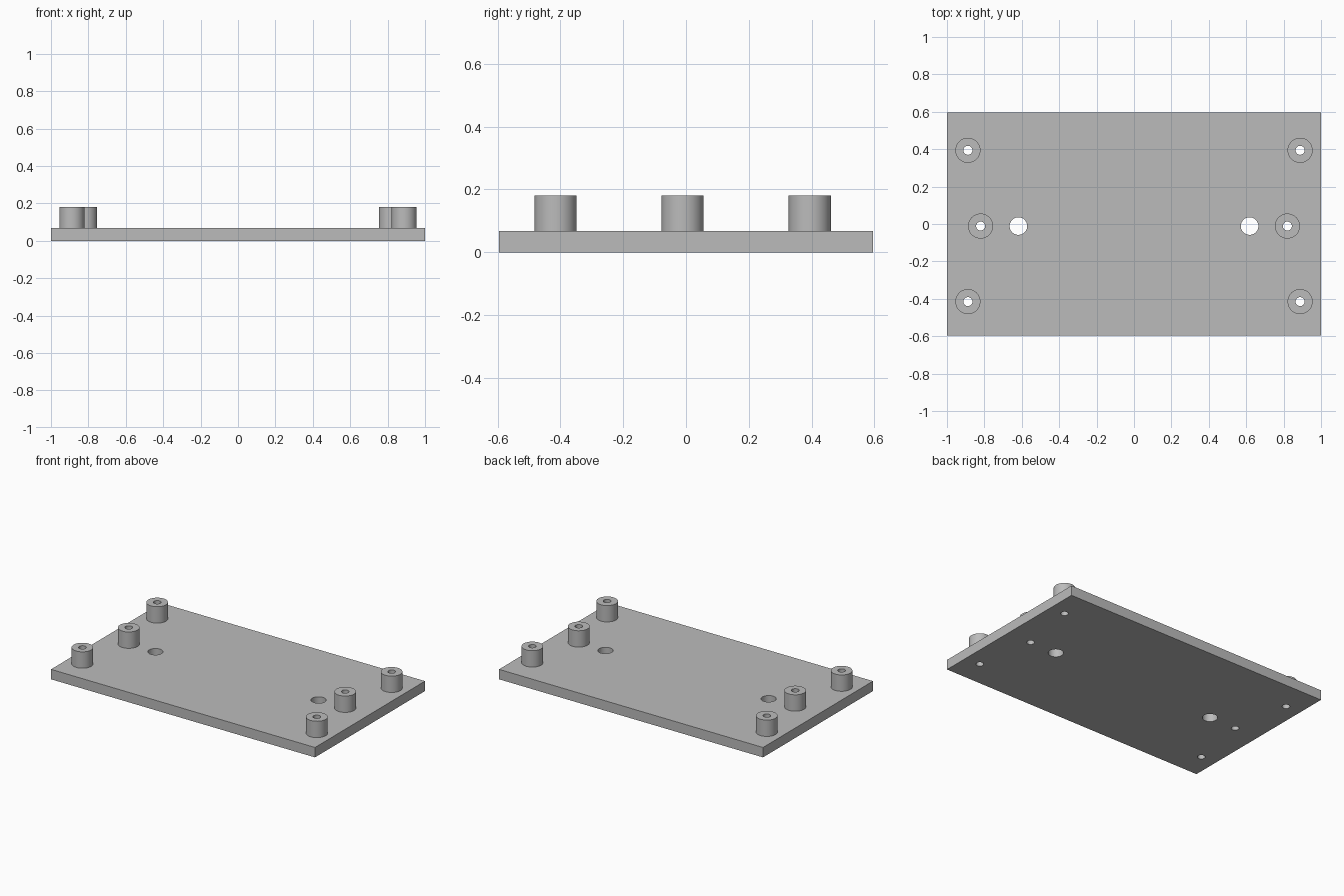
import bpy, bmesh, math
from mathutils import Matrix

cube = bpy.data.objects.get("Cube")
if cube:
    bpy.data.objects.remove(cube, do_unlink=True)

HALF_X, HALF_Y = 1.0, 0.595
PLATE_TOP, POST_TOP = 0.068, 0.18
POST_R, BORE_R, HOLE_R = 0.067, 0.024, 0.047
POSTS = [(s * x, y) for s in (-1, 1)
         for x, y in ((0.888, -0.415), (0.82, -0.011), (0.888, 0.394))]
HOLES = [(s * 0.618, -0.011) for s in (-1, 1)]
SEGMENTS = 48

grey = bpy.data.materials.new("plain grey")
grey.use_nodes = True
grey.diffuse_color = (0.5, 0.5, 0.5, 1)
grey.node_tree.nodes["Principled BSDF"].inputs["Base Color"].default_value = (0.5, 0.5, 0.5, 1)


def add_object(name, bm):
    bmesh.ops.recalc_face_normals(bm, faces=bm.faces)
    mesh = bpy.data.meshes.new(name)
    bm.to_mesh(mesh)
    bm.free()
    mesh.materials.append(grey)
    obj = bpy.data.objects.new(name, mesh)
    bpy.context.collection.objects.link(obj)
    return obj


def smooth(obj):
    bpy.ops.object.select_all(action="DESELECT")
    obj.select_set(True)
    bpy.context.view_layer.objects.active = obj
    bpy.ops.object.shade_smooth_by_angle(angle=math.radians(30))


# Base plate
bm = bmesh.new()
bmesh.ops.create_cube(bm, size=1, matrix=Matrix.Translation((0, 0, PLATE_TOP / 2))
                      @ Matrix.Diagonal((2 * HALF_X, 2 * HALF_Y, PLATE_TOP, 1)))
plate = add_object("base_plate", bm)

# Drills for the post bores and the two larger holes
bm = bmesh.new()
for spots, radius in ((POSTS, BORE_R), (HOLES, HOLE_R)):
    for x, y in spots:
        bmesh.ops.create_cone(bm, cap_ends=True, segments=SEGMENTS, radius1=radius,
                              radius2=radius, depth=1, matrix=Matrix.Translation((x, y, 0)))
drills = add_object("drills", bm)
drills.hide_render = True

cut = plate.modifiers.new("holes", "BOOLEAN")
cut.operation = "DIFFERENCE"
cut.solver = "EXACT"
cut.object = drills
bpy.context.view_layer.objects.active = plate
bpy.ops.object.modifier_apply(modifier=cut.name)
bpy.data.objects.remove(drills, do_unlink=True)
smooth(plate)

# Hollow mounting posts, each a spun rectangular section
for i, (x, y) in enumerate(POSTS):
    bm = bmesh.new()
    section = [bm.verts.new((r, 0, z)) for r, z in (
        (BORE_R, PLATE_TOP), (POST_R, PLATE_TOP), (POST_R, POST_TOP), (BORE_R, POST_TOP))]
    edges = [bm.edges.new((section[k], section[(k + 1) % 4])) for k in range(4)]
    bmesh.ops.spin(bm, geom=section + edges, cent=(0, 0, 0), axis=(0, 0, 1),
                   angle=math.tau, steps=SEGMENTS)
    bmesh.ops.remove_doubles(bm, verts=bm.verts, dist=0.0001)
    post = add_object(f"mounting_post_{i + 1}", bm)
    post.location = (x, y, 0)
    smooth(post)
